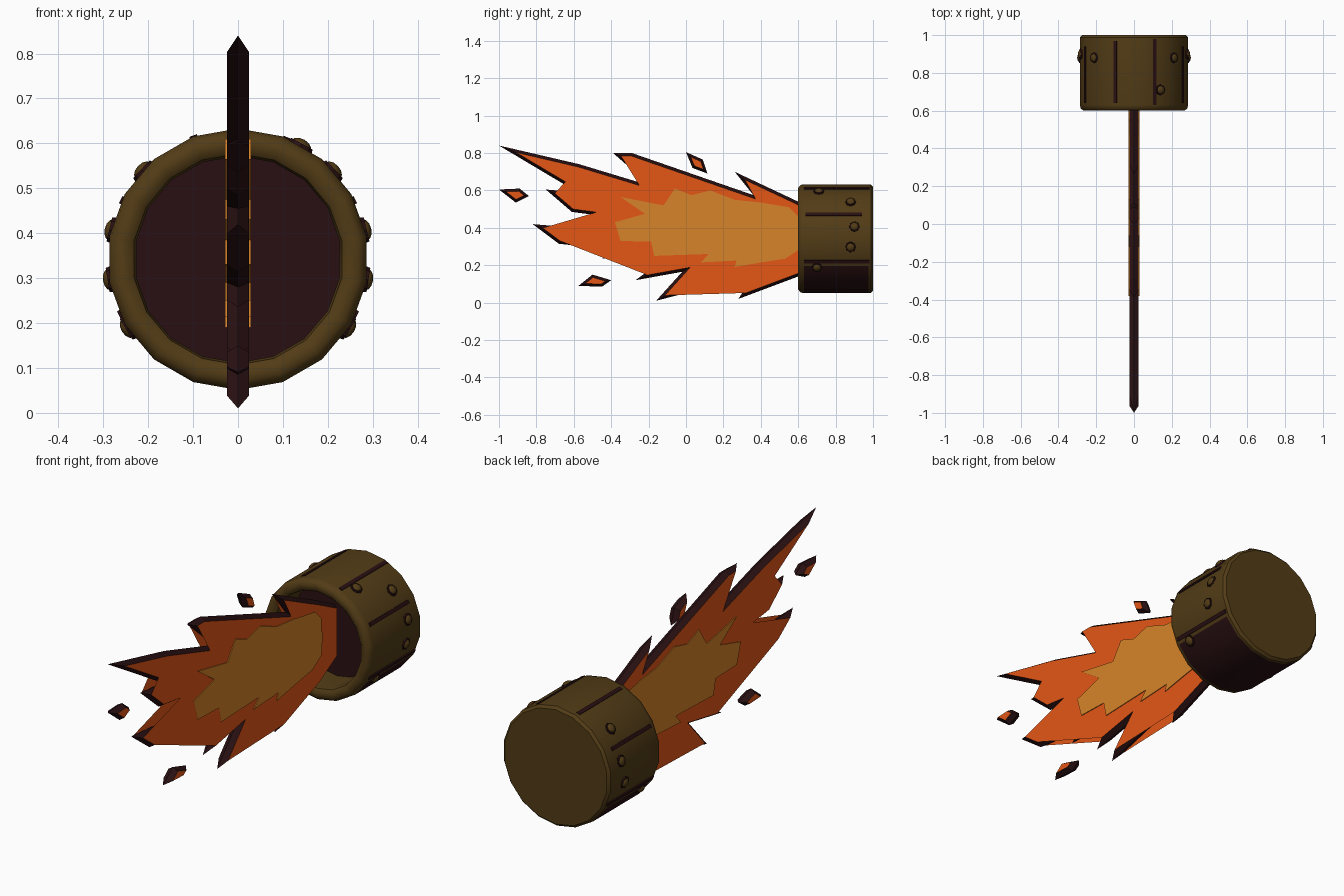
import bpy, bmesh, math
from mathutils import Vector, Matrix

if "Cube" in bpy.data.objects:
    bpy.data.objects.remove(bpy.data.objects["Cube"])


def material(name, rgb):
    m = bpy.data.materials.new(name)
    m.diffuse_color = (*rgb, 1)
    m.use_nodes = True
    m.node_tree.nodes["Principled BSDF"].inputs["Base Color"].default_value = m.diffuse_color
    return m


BROWN = material("bronze brown", (0.085, 0.045, 0.008))
DARK = material("charred dark", (0.022, 0.005, 0.006))
ORANGE = material("flame orange", (0.78, 0.095, 0.008))
YELLOW = material("flame core amber", (0.68, 0.23, 0.022))
CZ = 0.342  # height of the cup axis


def finish(bm, name, mats, smooth=None):
    bmesh.ops.recalc_face_normals(bm, faces=bm.faces[:])
    me = bpy.data.meshes.new(name)
    bm.to_mesh(me)
    bm.free()
    ob = bpy.data.objects.new(name, me)
    bpy.context.collection.objects.link(ob)
    for m in mats:
        me.materials.append(m)
    if smooth:
        bpy.ops.object.select_all(action='DESELECT')
        ob.select_set(True)
        bpy.context.view_layer.objects.active = ob
        bpy.ops.object.shade_smooth_by_angle(angle=math.radians(smooth))
    return ob


def inset(pts, d, limit=0.1):
    """Mitred inward offset of a closed outline."""
    n = len(pts)
    p = [Vector(q) for q in pts]
    area = sum(p[i].x * p[(i + 1) % n].y - p[(i + 1) % n].x * p[i].y for i in range(n))
    s = 1 if area > 0 else -1
    out = []
    for i in range(n):
        a = (p[i] - p[i - 1]).normalized()
        b = (p[(i + 1) % n] - p[i]).normalized()
        na, nb = Vector((-a.y, a.x)) * s, Vector((-b.y, b.x)) * s
        mid = (na + nb).normalized()
        out.append(p[i] + mid * min(d / max(mid.dot(na), 0.05), limit))
    return out


def flame_plate(name, pts, half, d):
    """Flat flame with a dark edge bevelled to a ridge at x = 0."""
    bm = bmesh.new()
    ridge = [bm.verts.new((0, y, z)) for y, z in pts]
    inner = inset(pts, d)
    n = len(pts)
    for side in (-half, half):
        ring = [bm.verts.new((side, q.x, q.y)) for q in inner]
        bm.faces.new(ring).material_index = 0
        for i in range(n):
            j = (i + 1) % n
            bm.faces.new((ridge[i], ridge[j], ring[j], ring[i])).material_index = 1
    bmesh.ops.triangulate(bm, faces=[f for f in bm.faces if len(f.verts) > 4],
                          ngon_method='EAR_CLIP')
    return finish(bm, name, [ORANGE, DARK])


# Main flame, outline in (y, z)
flame = [(0.74, 0.47), (0.6, 0.54), (0.26, 0.70), (0.36, 0.575), (-0.29, 0.80),
         (-0.39, 0.80), (-0.19, 0.625), (-0.57, 0.74), (-1.0, 0.84), (-0.58, 0.59),
         (-0.75, 0.605), (-0.61, 0.485), (-0.38, 0.455), (-0.59, 0.40), (-0.82, 0.42),
         (-0.68, 0.315), (-0.37, 0.28), (-0.45, 0.235), (-0.11, 0.24), (-0.27, 0.12),
         (-0.02, 0.165), (-0.16, 0.01), (0.36, 0.145), (0.28, 0.02), (0.6, 0.14),
         (0.74, 0.22)]
flame_plate("flame", flame, 0.025, 0.016)

# Loose sparks
sparks = [[(0.0, 0.805), (0.09, 0.765), (0.115, 0.69), (0.035, 0.72)],
          [(-1.0, 0.605), (-0.89, 0.61), (-0.84, 0.57), (-0.91, 0.535)],
          [(-0.575, 0.09), (-0.5, 0.15), (-0.4, 0.12), (-0.45, 0.085)]]
for i, s in enumerate(sparks):
    flame_plate(f"spark_{i + 1}", s, 0.025, 0.014)

# Amber core, just proud of both flame faces
core = [(-0.35, 0.565), (-0.12, 0.52), (-0.06, 0.61), (0.03, 0.575), (0.13, 0.60),
        (0.26, 0.55), (0.40, 0.535), (0.47, 0.505), (0.55, 0.51), (0.6, 0.46),
        (0.56, 0.42), (0.61, 0.39), (0.56, 0.34), (0.6, 0.28), (0.53, 0.235),
        (0.40, 0.215), (0.26, 0.19), (0.27, 0.225), (0.08, 0.215), (0.12, 0.26),
        (-0.17, 0.25), (0.0, 0.29), (-0.16, 0.325), (-0.35, 0.33), (-0.27, 0.385),
        (-0.38, 0.43), (-0.22, 0.475)]
bm = bmesh.new()
rings = [[bm.verts.new((x, y, z)) for y, z in core] for x in (-0.029, 0.029)]
for r in rings:
    bm.faces.new(r)
for i in range(len(core)):
    j = (i + 1) % len(core)
    bm.faces.new((rings[0][i], rings[0][j], rings[1][j], rings[1][i]))
bmesh.ops.triangulate(bm, faces=[f for f in bm.faces if len(f.verts) > 4],
                      ngon_method='EAR_CLIP')
finish(bm, "flame_core", [YELLOW])

# Cup: turned profile (y, radius), closed back, rounded open rim
SIDES = 18
profile = [(1.0, 0.278), (0.988, 0.29), (0.975, 0.291), (0.63, 0.291), (0.612, 0.287),
           (0.6, 0.272), (0.6, 0.25), (0.612, 0.235), (0.64, 0.23), (0.76, 0.23)]
bm = bmesh.new()
rows = []
for y, r in profile:
    angs = [math.pi / 2 + 2 * math.pi * k / SIDES for k in range(SIDES)]
    rows.append([bm.verts.new((r * math.cos(a), y, CZ + r * math.sin(a))) for a in angs])
for i, (lo, hi) in enumerate(zip(rows, rows[1:])):
    for k in range(SIDES):
        m = (k + 1) % SIDES
        f = bm.faces.new((lo[k], lo[m], hi[m], hi[k]))
        # dark underside panel between the two end bands
        if i == 2 and f.calc_center_median().z < CZ - 0.15:
            f.material_index = 1
bm.faces.new(rows[0])
bm.faces.new(rows[-1]).material_index = 1
finish(bm, "cup", [BROWN, DARK], 40)


def radial(angle, y, r):
    """Frame on the cup wall with local z pointing outward."""
    a = math.radians(angle)
    return (Matrix.Translation((r * math.cos(a), y, CZ + r * math.sin(a)))
            @ Matrix.Rotation(math.pi / 2 - a, 4, 'Y'))


# Dark seams along the cup wall
bm = bmesh.new()
for ang, y0, y1 in [(27, 0.64, 0.94), (-25, 0.63, 0.98), (68, 0.63, 0.98),
                    (110, 0.64, 0.97), (153, 0.64, 0.94), (205, 0.63, 0.98)]:
    bmesh.ops.create_cube(bm, size=1, matrix=radial(ang, (y0 + y1) / 2, 0.286)
                          @ Matrix.Diagonal((0.018, y1 - y0, 0.014, 1)))
finish(bm, "cup_seams", [DARK])

# Rivets: low dome on a dark washer
spots = [(43, 0.88), (137, 0.88), (13, 0.90), (167, 0.90), (-9, 0.88), (189, 0.88),
         (61, 0.71), (-32, 0.70), (212, 0.70)]
washers, domes = bmesh.new(), bmesh.new()
for ang, y in spots:
    bmesh.ops.create_cone(washers, cap_ends=True, segments=8, radius1=0.03, radius2=0.027,
                          depth=0.012, matrix=radial(ang, y, 0.288))
    bmesh.ops.create_uvsphere(domes, u_segments=8, v_segments=6, radius=0.024,
                              matrix=radial(ang, y, 0.29) @ Matrix.Diagonal((1, 1, 0.6, 1)))
finish(washers, "rivet_washers", [DARK])
finish(domes, "rivets", [BROWN], 60)
